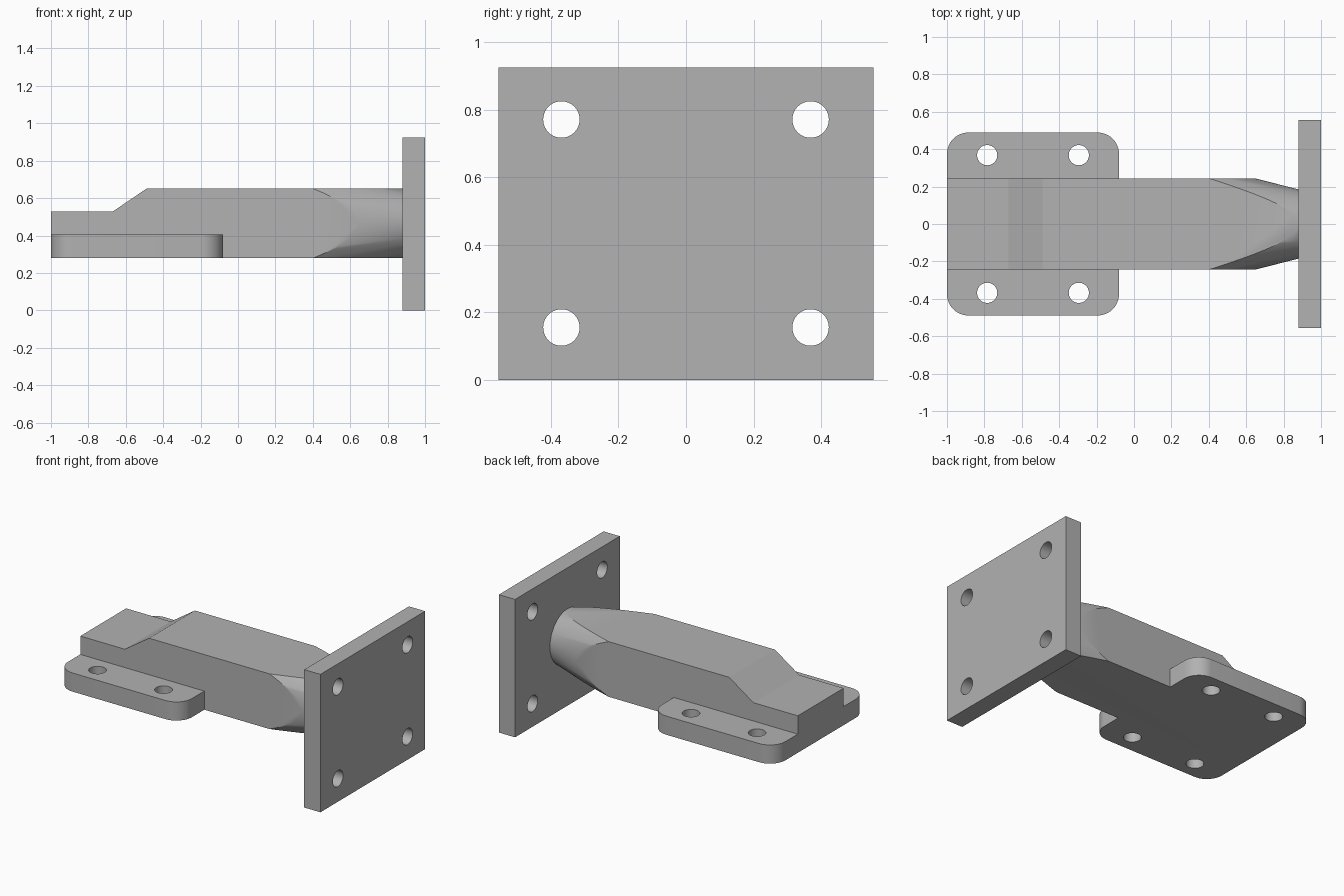
import bpy, bmesh, math
from mathutils import Matrix, Vector

if "Cube" in bpy.data.objects:
    bpy.data.objects.remove(bpy.data.objects["Cube"])

steel = bpy.data.materials.new("plain grey steel")
steel.diffuse_color = (0.445, 0.445, 0.445, 1)
steel.use_nodes = True
steel.node_tree.nodes["Principled BSDF"].inputs["Base Color"].default_value = steel.diffuse_color

Z0, Z1, AXIS = 0.28, 0.65, 0.465      # arm bottom, top and neck axis height
HALF = 0.243                          # arm half width
PLATE_X = 0.88                        # inner face of the end plate


def make_object(name, bm):
    bmesh.ops.recalc_face_normals(bm, faces=bm.faces)
    mesh = bpy.data.meshes.new(name)
    bm.to_mesh(mesh)
    bm.free()
    mesh.materials.append(steel)
    obj = bpy.data.objects.new(name, mesh)
    bpy.context.collection.objects.link(obj)
    return obj


def prism(name, outline, offset):
    """Extrude a closed outline of 3D points along an offset."""
    bm = bmesh.new()
    face = bm.faces.new([bm.verts.new(p) for p in outline])
    result = bmesh.ops.extrude_face_region(bm, geom=[face], use_keep_orig=True)
    moved = [v for v in result["geom"] if isinstance(v, bmesh.types.BMVert)]
    bmesh.ops.translate(bm, verts=moved, vec=Vector(offset))
    return make_object(name, bm)


def cylinders(name, centres, r1, r2, depth, axis, segments=40):
    """One mesh holding a cone or cylinder at each centre, along x or z."""
    turn = Matrix.Rotation(math.pi / 2, 4, "Y") if axis == "x" else Matrix()
    bm = bmesh.new()
    for c in centres:
        bmesh.ops.create_cone(bm, cap_ends=True, segments=segments, radius1=r1,
                              radius2=r2, depth=depth,
                              matrix=Matrix.Translation(c) @ turn)
    return make_object(name, bm)


def apply_boolean(obj, cutter, operation):
    mod = obj.modifiers.new("cut", "BOOLEAN")
    mod.operation, mod.solver, mod.object = operation, "EXACT", cutter
    bpy.context.view_layer.objects.active = obj
    bpy.ops.object.modifier_apply(modifier=mod.name)
    bpy.data.objects.remove(cutter)


def shade(obj):
    bpy.ops.object.select_all(action="DESELECT")
    obj.select_set(True)
    bpy.context.view_layer.objects.active = obj
    bpy.ops.object.shade_smooth_by_angle(angle=math.radians(30))


# End plate with four bolt holes
plate = prism("end_plate", [(PLATE_X, y, z) for y, z in
              ((-0.555, 0), (0.555, 0), (0.555, 0.925), (-0.555, 0.925))],
              (1 - PLATE_X, 0, 0))
holes = cylinders("plate_holes", [(0.94, y, z) for y in (-0.369, 0.369)
                  for z in (0.155, 0.771)], 0.054, 0.054, 0.4, "x")
apply_boolean(plate, holes, "DIFFERENCE")

# Stepped arm, turned down to a round neck by a cone
arm = prism("arm", [(x, -HALF, z) for x, z in
            ((-1, Z0), (PLATE_X, Z0), (PLATE_X, Z1), (-0.49, Z1),
             (-0.67, 0.528), (-1, 0.528))], (0, 2 * HALF, 0))
slope, length = 0.253, 2.2
cone = cylinders("neck_cone", [(PLATE_X - length / 2, 0, AXIS)],
                 0.185 + slope * length, 0.185, length, "x", 96)
apply_boolean(arm, cone, "INTERSECT")

# Mounting flanges on both sides, rounded outer corners and two holes each
R, X0, X1, Y1 = 0.115, -1.0, -0.08, 0.489
for side, label in ((-1, "front"), (1, "back")):
    outline = [(X0, side * HALF, Z0), (X1, side * HALF, Z0)]
    for cx, start in ((X1 - R, 0), (X0 + R, 90)):
        for i in range(13):
            a = math.radians(start + 90 * i / 12)
            outline.append((cx + R * math.cos(a),
                            side * (Y1 - R + R * math.sin(a)), Z0))
    flange = prism(label + "_flange", outline, (0, 0, 0.125))
    holes = cylinders("flange_holes", [(x, side * 0.368, 0.34)
                      for x in (-0.785, -0.295)], 0.054, 0.054, 0.4, "z")
    apply_boolean(flange, holes, "DIFFERENCE")
    shade(flange)

shade(plate)
shade(arm)
